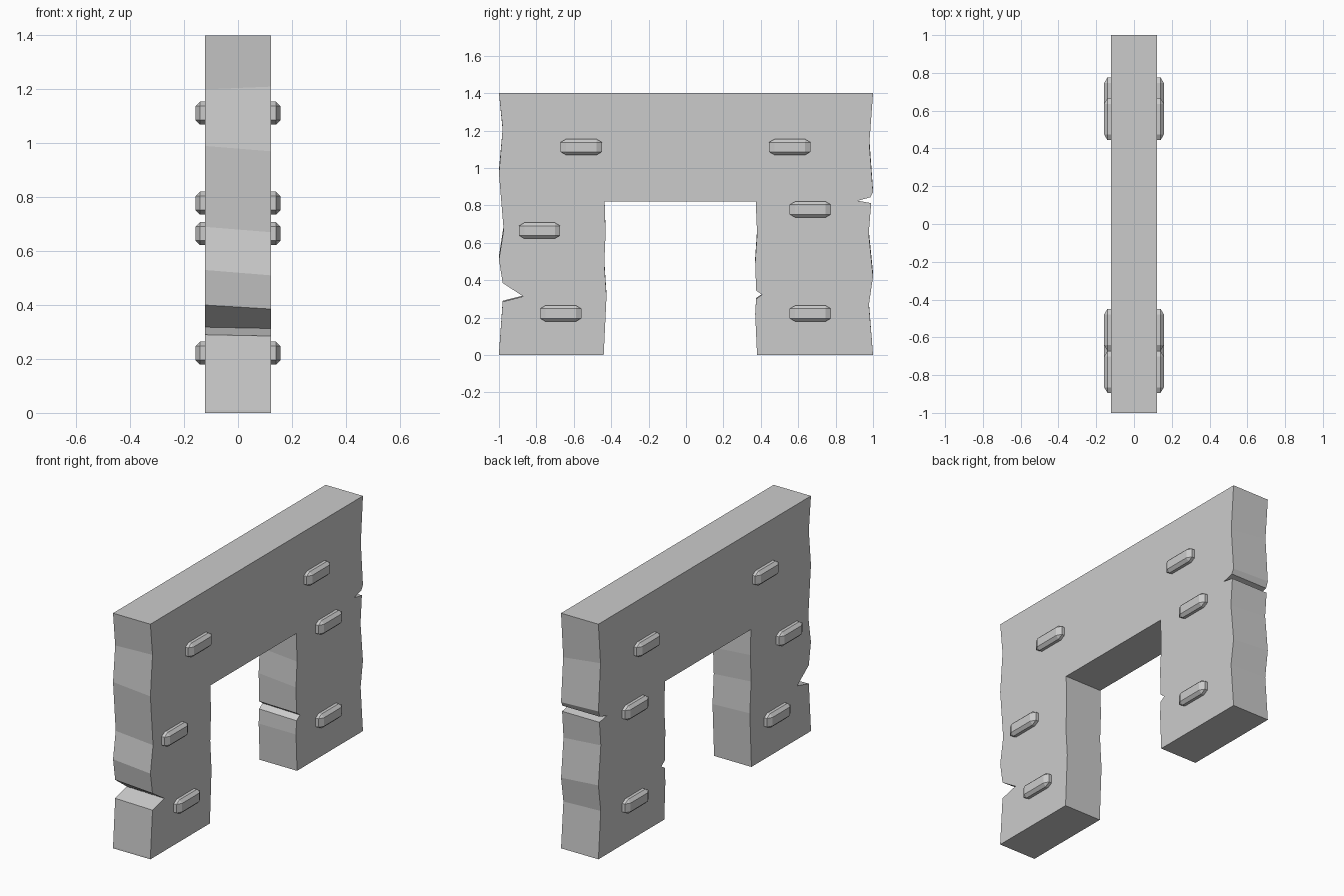
import bpy, bmesh

if "Cube" in bpy.data.objects:
    bpy.data.objects.remove(bpy.data.objects["Cube"])

T = 0.123  # half thickness of the wall

# Wall outline (y, z, lift): lift is how much higher the point sits on the -x face
left_edge = [(-1, 1.4, 0), (-0.98, 1.21, -0.01), (-1, 0.97, 0.02), (-0.975, 0.67, 0.02),
             (-1, 0.51, 0.02), (-0.98, 0.385, 0.015), (-0.87, 0.313, 0.005),
             (-0.98, 0.285, 0.005), (-1, 0.01, 0), (-1, 0, 0)]
inner_left = [(-0.44, 0, 0), (-0.425, 0.315, 0.01), (-0.437, 0.49, 0.02),
              (-0.43, 0.65, 0.02), (-0.435, 0.82, 0)]
inner_right = [(0.373, 0.82, 0), (0.38, 0.65, 0.02), (0.37, 0.5, 0.02), (0.375, 0.345, 0.005),
               (0.407, 0.322, 0.005), (0.375, 0.30, 0.005), (0.37, 0.22, 0), (0.38, 0, 0)]
right_edge = [(1, 0, 0), (0.978, 0.27, 0.01), (1, 0.42, 0.02), (0.977, 0.65, 0.02),
              (0.99, 0.812, 0), (0.918, 0.825, 0), (0.985, 0.843, 0), (1, 0.87, 0.01),
              (0.98, 1.13, 0.03), (1, 1.4, 0)]
outline = left_edge + inner_left + inner_right + right_edge


def add_object(name, bm):
    bmesh.ops.recalc_face_normals(bm, faces=bm.faces)
    mesh = bpy.data.meshes.new(name)
    bm.to_mesh(mesh)
    bm.free()
    obj = bpy.data.objects.new(name, mesh)
    bpy.context.collection.objects.link(obj)
    return obj


# Chipped arch wall: two outlines joined across the thickness
bm = bmesh.new()
near = [bm.verts.new((T, y, z)) for y, z, lift in outline]
far = [bm.verts.new((-T, y, z + lift)) for y, z, lift in outline]
n = len(outline)
for i in range(n):
    j = (i + 1) % n
    bm.faces.new((near[i], near[j], far[j], far[i]))
caps = [bm.faces.new(near), bm.faces.new(far[::-1])]
bm.normal_update()
bmesh.ops.triangulate(bm, faces=caps, ngon_method='EAR_CLIP')
add_object("arch_wall", bm)

# Chamfered bricks standing proud on both faces
bricks = [(-0.56, 1.112), (0.555, 1.112), (0.665, 0.778),
          (-0.783, 0.665), (-0.67, 0.222), (0.665, 0.222)]
for k, (y, z) in enumerate(bricks):
    bm = bmesh.new()
    bmesh.ops.create_cube(bm, size=1)
    bmesh.ops.scale(bm, vec=(0.316, 0.13, 0.085), verts=bm.verts)
    bmesh.ops.bevel(bm, geom=bm.edges[:], offset=0.017, segments=1,
                    affect='EDGES', profile=0.5)
    bmesh.ops.scale(bm, vec=(1, 1.7, 1), verts=bm.verts)
    add_object(f"raised_brick_{k + 1}", bm).location = (0, y, z)
